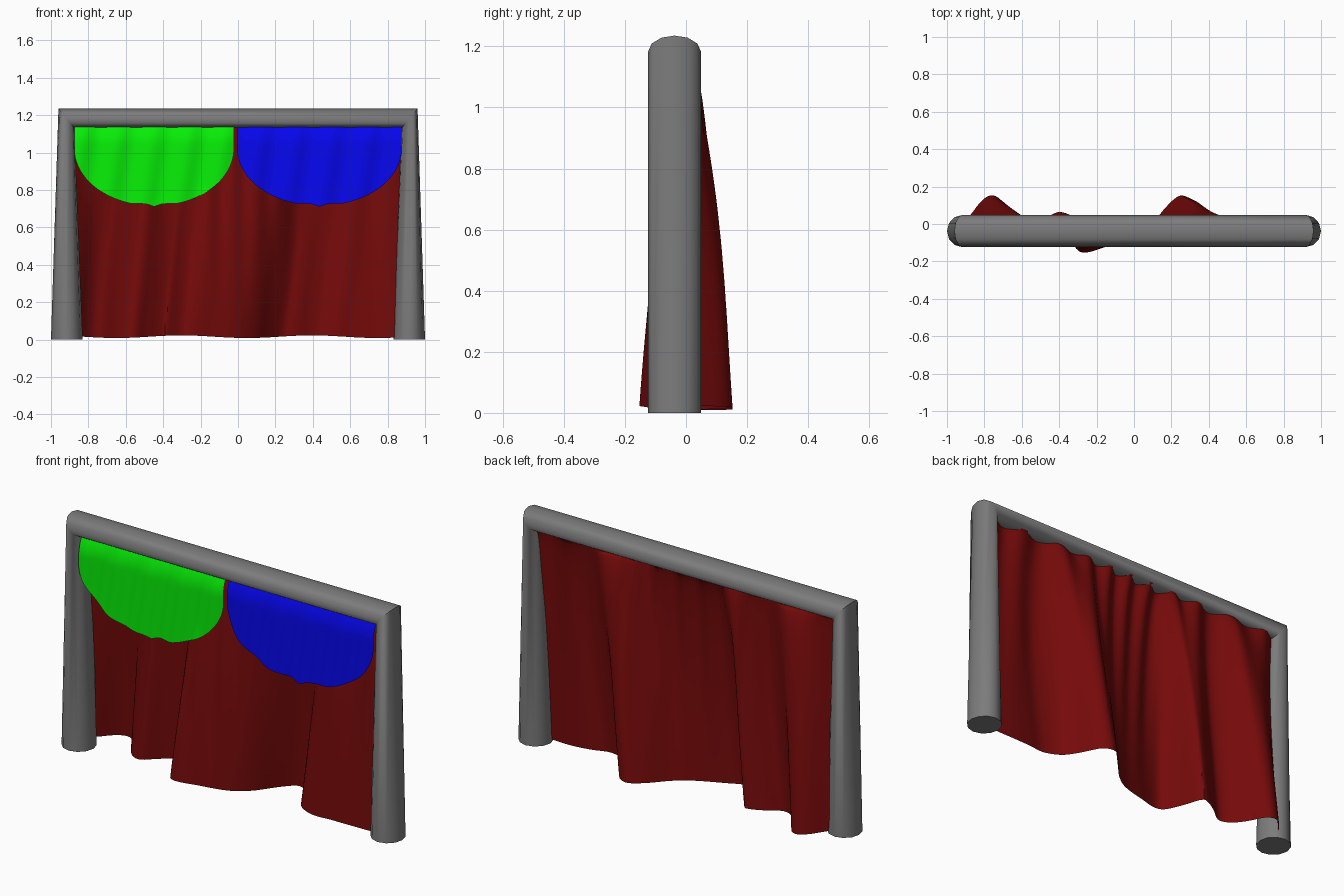
import bpy, math

if "Cube" in bpy.data.objects:
    bpy.data.objects.remove(bpy.data.objects["Cube"])

TOP = 1.145


def make_object(name, verts, faces, color=None):
    mesh = bpy.data.meshes.new(name)
    mesh.from_pydata(verts, [], faces)
    mesh.update()
    ob = bpy.data.objects.new(name, mesh)
    bpy.context.collection.objects.link(ob)
    if color:
        mat = bpy.data.materials.new(name + "_colour")
        mat.diffuse_color = (*color, 1)
        mat.use_nodes = True
        mat.node_tree.nodes["Principled BSDF"].inputs["Base Color"].default_value = mat.diffuse_color
        mesh.materials.append(mat)
    bpy.ops.object.select_all(action='DESELECT')
    bpy.context.view_layer.objects.active = ob
    ob.select_set(True)
    bpy.ops.object.shade_smooth_by_angle(angle=math.radians(40))
    return ob


def grid(name, point, nu, nv, color):
    """Sheet of quads from point(u, v), u along x, v upwards."""
    verts = [point(i / nu, j / nv) for j in range(nv + 1) for i in range(nu + 1)]
    w = nu + 1
    faces = [(j * w + i, j * w + i + 1, (j + 1) * w + i + 1, (j + 1) * w + i)
             for j in range(nv) for i in range(nu)]
    return make_object(name, verts, faces, color)


# Frame: round posts flattening into an elliptical, mitred top beam
SIDES = 12
stations = [(-0.915, 0, 0.085, 0), (-0.9175, 1.183, 0.0425, -0.0525),
            (0.9175, 1.183, -0.0425, -0.0525), (0.915, 0, -0.085, 0)]
verts, faces = [], []
for cx, cz, dx, dz in stations:
    for k in range(SIDES):
        a = 2 * math.pi * k / SIDES
        verts.append((cx + dx * math.cos(a), -0.0375 + 0.0865 * math.sin(a),
                      cz + dz * math.cos(a)))
for s in range(3):
    for k in range(SIDES):
        n = (k + 1) % SIDES
        a, b = s * SIDES, (s + 1) * SIDES
        faces.append((a + k, a + n, b + n, b + k))
faces.append(tuple(reversed(range(SIDES))))
faces.append(tuple(range(3 * SIDES, 4 * SIDES)))
make_object("frame", verts, faces, (0.2, 0.2, 0.2))

# Hem line of the curtain seen from above (x, y)
HEM = [(-1.05, -0.06), (-0.96, -0.03), (-0.88, 0.045), (-0.82, 0.12), (-0.77, 0.153),
       (-0.72, 0.135), (-0.67, 0.05), (-0.62, -0.01), (-0.56, -0.03), (-0.49, 0.02),
       (-0.42, 0.06), (-0.385, 0.055), (-0.35, -0.05), (-0.31, -0.135), (-0.26, -0.154),
       (-0.16, -0.125), (0.0, -0.07), (0.09, -0.005), (0.16, 0.08), (0.22, 0.14),
       (0.26, 0.153), (0.31, 0.12), (0.36, 0.02), (0.41, -0.05), (0.5, -0.085),
       (0.6, -0.07), (0.72, -0.06), (0.86, -0.06)]


def hem(x):
    """Smooth interpolation through the hem points."""
    x = min(max(x, HEM[0][0]), HEM[-1][0])
    n = len(HEM)
    i = max(k for k in range(n - 1) if HEM[k][0] <= x)

    def slope(k):
        a, b = HEM[max(k - 1, 0)], HEM[min(k + 1, n - 1)]
        return (b[1] - a[1]) / (b[0] - a[0])
    (x0, y0), (x1, y1) = HEM[i], HEM[i + 1]
    h = x1 - x0
    t = (x - x0) / h
    return ((2 * t**3 - 3 * t**2 + 1) * y0 + (t**3 - 2 * t**2 + t) * h * slope(i)
            + (3 * t**2 - 2 * t**3) * y1 + (t**3 - t**2) * h * slope(i + 1))


def cloth_y(x, z):
    """Depth of the cloth: gathers at the rail opening into big folds."""
    t = min(max((TOP - z) / TOP, 0), 1)
    f = t ** 0.5
    gather = 0.004 + 0.017 * math.sin(39 * x + 2.2 * math.sin(5 * x))
    drift = (0.135 + 0.05 * x) * (1 - t)
    return gather * (1 - f) + hem(x - drift) * f


# Main curtain
def curtain_point(u, v):
    x = -0.877 + u * (1.74 + 0.012 * v)
    low = 0.016 + 0.007 * math.sin(9 * x - 2)
    z = low + (TOP - low) * (1 - (1 - v) ** 1.5)
    return x, cloth_y(x, z), z


grid("curtain", curtain_point, 150, 36, (0.18, 0.003, 0.003))


# Rounded swags hanging along the front, tucked under the beam
def swag(name, x0, x1, color):
    def point(u, v):
        s = -math.cos(math.pi * u)
        x = (x0 + x1) / 2 + s * (x1 - x0) / 2
        low = max(0.727, 1.02 - 0.305 * math.sqrt(max(0, 1 - s * s)))
        low -= 0.016 * math.exp(-(s / 0.06) ** 2)
        z = low + (TOP + 0.005 - low) * v
        ripple = 0.009 * math.sin(33 * (x - 0.15 * z))
        tuck = 0.025 * max(0, 1 - (TOP - z) / 0.1) ** 2
        y = min(-0.095 + ripple + tuck, cloth_y(x, z) - 0.008)
        return x, y, z
    grid(name, point, 60, 18, color)


swag("left_swag", -0.875, -0.022, (0.002, 0.85, 0.002))
swag("right_swag", -0.004, 0.875, (0.002, 0.002, 0.85))
